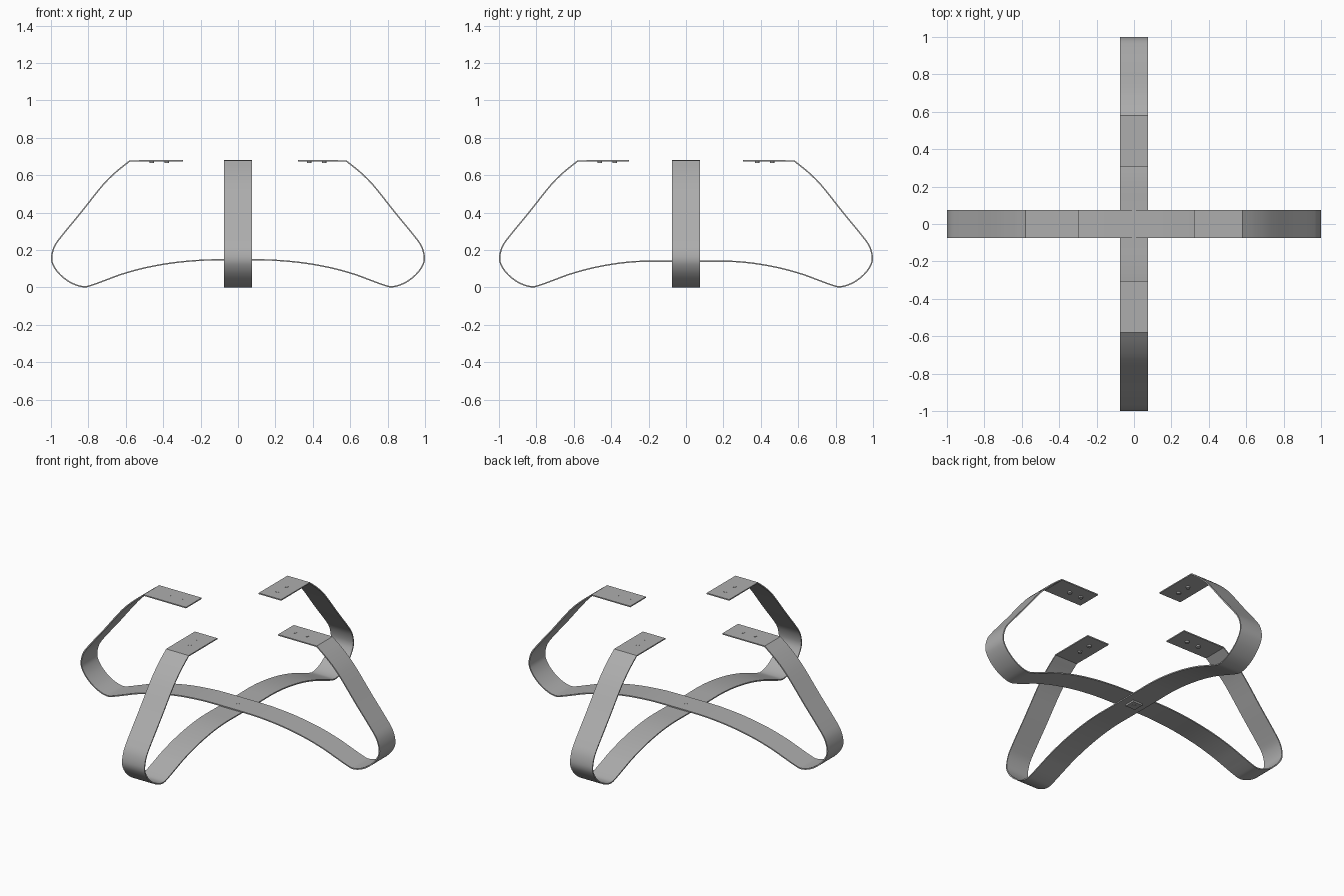
import bpy, bmesh, math
from mathutils import Vector, Matrix

if "Cube" in bpy.data.objects:
    bpy.data.objects.remove(bpy.data.objects["Cube"])

steel = bpy.data.materials.new("grey_steel")
steel.use_nodes = True
GREY = (0.42, 0.42, 0.42, 1)
steel.diffuse_color = GREY
steel.node_tree.nodes["Principled BSDF"].inputs["Base Color"].default_value = GREY

THICK, HALF_WIDTH, TAB_Z = 0.007, 0.075, 0.6765


def finish(name, bm, angle=30):
    bmesh.ops.recalc_face_normals(bm, faces=bm.faces)
    mesh = bpy.data.meshes.new(name)
    bm.to_mesh(mesh)
    bm.free()
    obj = bpy.data.objects.new(name, mesh)
    bpy.context.collection.objects.link(obj)
    mesh.materials.append(steel)
    bpy.ops.object.select_all(action='DESELECT')
    obj.select_set(True)
    bpy.context.view_layer.objects.active = obj
    bpy.ops.object.shade_smooth_by_angle(angle=math.radians(angle))
    return obj


def smooth_path(pts, steps=5):
    """Smooth curve passing through every point."""
    p = [pts[0] * 2 - pts[1]] + pts + [pts[-1] * 2 - pts[-2]]
    out = []
    for a, b, c, d in zip(p, p[1:], p[2:], p[3:]):
        for i in range(steps):
            t = i / steps
            m1 = (c - a) * (c - b).length / ((c - b).length + (b - a).length)
            m2 = (d - b) * (c - b).length / ((d - c).length + (c - b).length)
            out.append(b * (2*t**3 - 3*t**2 + 1) + m1 * (t**3 - 2*t**2 + t)
                       + c * (3*t**2 - 2*t**3) + m2 * (t**3 - t**2))
    return out + [pts[-1]]


def half_path(crown, tab_end):
    """Centre line of one arm, from the crossing to the end of the tab."""
    arch = crown + [(0.50, 0.104), (0.62, 0.071), (0.71, 0.038), (0.79, 0.009)]
    heel = [(0.82, 0.0035), (0.86, 0.011), (0.91, 0.035), (0.96, 0.078),
            (0.99, 0.124), (0.9965, 0.16), (0.985, 0.21), (0.962, 0.25)]
    upper = [(0.84, 0.40), (0.72, 0.55), (0.65, 0.619), (0.578, TAB_Z)]
    curve = smooth_path([Vector(p) for p in arch + heel + upper])
    return curve + [Vector((tab_end, TAB_Z))]


def strap(name, crown, ends, turn):
    """Bent flat bar: a centre line thickened along its normals."""
    right, left = (half_path(crown, e) for e in ends)
    line = [Vector((-p.x, p.y)) for p in reversed(left)] + right[1:]
    bm = bmesh.new()
    rings = []
    for i, p in enumerate(line):
        t1 = (p - line[max(i - 1, 0)]).normalized()
        t2 = (line[min(i + 1, len(line) - 1)] - p).normalized()
        t = (t1 + t2).normalized()
        n = Vector((-t.y, t.x)) * THICK / 2
        rings.append([bm.verts.new((q.x, s * HALF_WIDTH, q.y))
                      for q, s in ((p + n, -1), (p + n, 1), (p - n, 1), (p - n, -1))])
    for a, b in zip(rings, rings[1:]):
        for k in range(4):
            bm.faces.new((a[k], a[k - 1], b[k - 1], b[k]))
    bm.faces.new(rings[0])
    bm.faces.new(rings[-1])
    bm.transform(Matrix.Rotation(turn, 4, 'Z'))
    return finish(name, bm)


def disc(name, x, y, z0, z1, radius, sides=20):
    bm = bmesh.new()
    bmesh.ops.create_cone(bm, cap_ends=True, segments=sides, radius1=radius,
                          radius2=radius, depth=z1 - z0)
    if sides == 4:
        bm.transform(Matrix.Rotation(math.pi / 4, 4, 'Z'))
    bm.transform(Matrix.Translation((x, y, (z0 + z1) / 2)))
    return finish(name, bm)


# Two crossing straps, the side-to-side one resting on the other
strap("cross_strap", [(0, 0.1475), (0.10, 0.1475), (0.20, 0.145), (0.35, 0.131)],
      (0.32, 0.295), 0)
strap("long_strap", [(0, 0.1395), (0.10, 0.1395), (0.24, 0.1395), (0.36, 0.129)],
      (0.305, 0.305), math.pi / 2)

# Two rivets through each mounting tab
for side, (dx, dy) in {"left": (1, 0), "right": (-1, 0),
                       "back": (0, 1), "front": (0, -1)}.items():
    for place, r in (("inner", 0.38), ("outer", 0.46)):
        disc(f"{side}_{place}_rivet", dx * r, dy * r, 0.664, TAB_Z + 0.0042, 0.012)

# Bolt and square nut holding the straps together
disc("centre_bolt", 0, 0, 0.122, 0.152, 0.012)
disc("centre_nut", 0, 0, 0.126, 0.1365, 0.046, 4)
